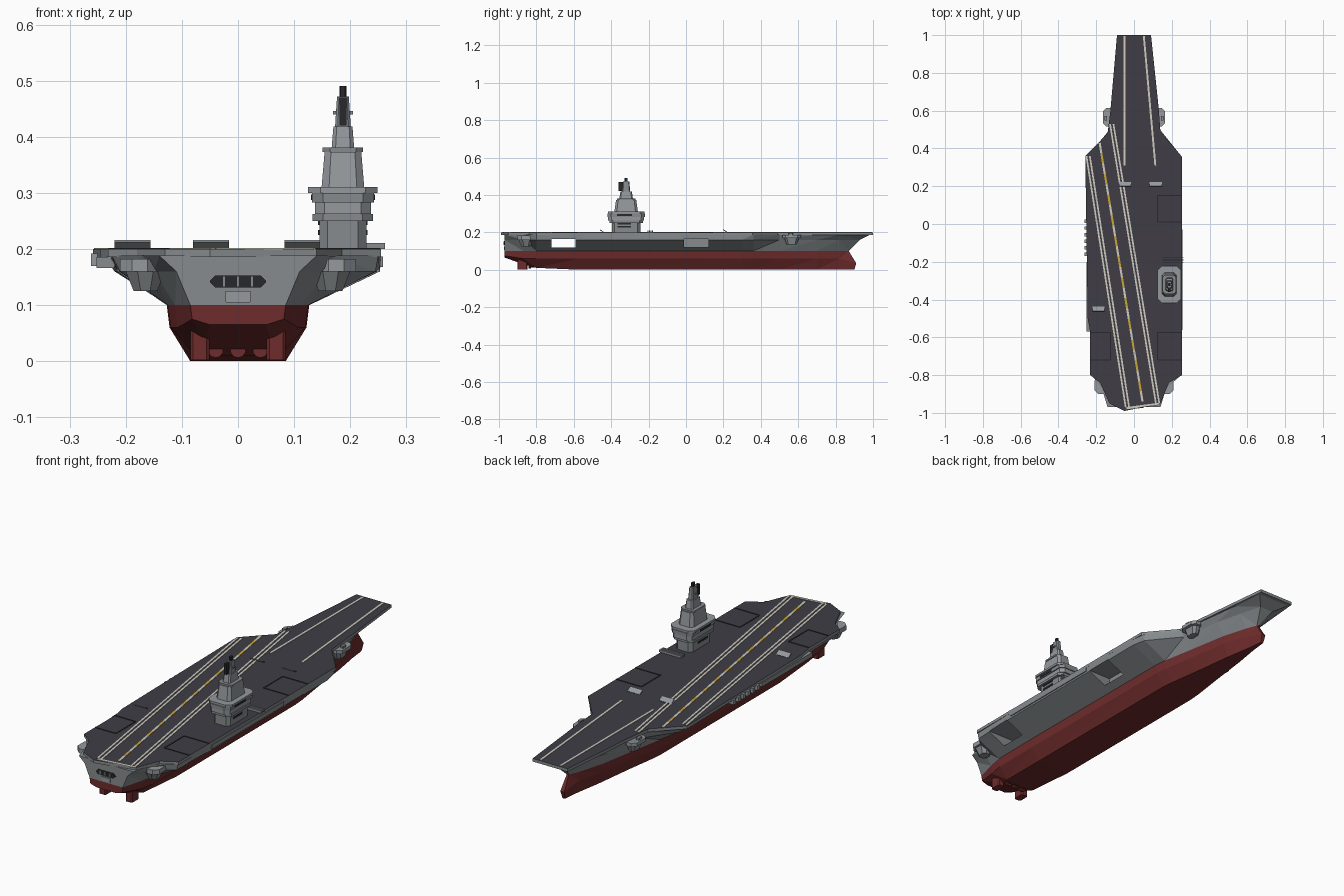
import bpy, bmesh, math
from mathutils import Vector

if "Cube" in bpy.data.objects:
    bpy.data.objects.remove(bpy.data.objects["Cube"], do_unlink=True)


def material(name, r, g, b):
    m = bpy.data.materials.new(name)
    m.use_nodes = True
    m.diffuse_color = (r, g, b, 1)
    node = next(n for n in m.node_tree.nodes if n.type == 'BSDF_PRINCIPLED')
    node.inputs["Base Color"].default_value = (r, g, b, 1)
    node.inputs["Roughness"].default_value = 0.8
    return m


GREY = material("hull grey", .24, .26, .27)
LIGHT = material("light grey", .30, .32, .34)
RED = material("antifouling red", .16, .025, .025)
DECK = material("deck charcoal", .05, .048, .06)
DARK = material("dark openings", .02, .021, .025)
WHITE = material("marking white", .62, .6, .52)
YELLOW = material("marking yellow", .6, .38, .04)


def finish(name, bm, *mats):
    bmesh.ops.recalc_face_normals(bm, faces=bm.faces)
    me = bpy.data.meshes.new(name)
    bm.to_mesh(me)
    bm.free()
    for m in mats:
        me.materials.append(m)
    ob = bpy.data.objects.new(name, me)
    bpy.context.collection.objects.link(ob)
    return ob


def prism(name, pts, z0, z1, mat, scale=1.0):
    """Extruded outline, optionally tapering towards the top."""
    bm = bmesh.new()
    cx = sum(p[0] for p in pts) / len(pts)
    cy = sum(p[1] for p in pts) / len(pts)
    low = [bm.verts.new((x, y, z0)) for x, y in pts]
    top = [bm.verts.new((cx + (x - cx) * scale, cy + (y - cy) * scale, z1)) for x, y in pts]
    bm.faces.new(low)
    bm.faces.new(top)
    for i in range(len(pts)):
        j = (i + 1) % len(pts)
        bm.faces.new((low[i], low[j], top[j], top[i]))
    return finish(name, bm, mat)


def box(name, x0, x1, y0, y1, z0, z1, mat):
    return prism(name, [(x0, y0), (x1, y0), (x1, y1), (x0, y1)], z0, z1, mat)


def octagon(cx, cy, hx, hy, cut=.35):
    c = cut * min(hx, hy)
    half = [(hx, -hy + c), (hx, hy - c), (hx - c, hy), (-hx + c, hy)]
    return [(cx + x, cy + y) for x, y in half] + [(cx - x, cy - y) for x, y in half]


def stripe(name, a, b, width, mat, z=.2):
    """Thin painted strip between two points on the deck."""
    a, b = Vector(a), Vector(b)
    d = (b - a).normalized()
    n = Vector((-d.y, d.x)) * width / 2
    return prism(name, [a - n, b - n, b + n, a + n], z - .001, z + .002, mat)


# Hull: y, keel z, half widths of keel and waterline, left-hand and right-hand knuckle and top
stations = [
    (-.97, .065, .05, .085, .11, .11, .14, .14),
    (-.87, .03, .06, .112, .15, .16, .17, .17),
    (-.8, .01, .075, .125, .21, .245, .225, .25),
    (-.57, 0, .085, .127, .215, .253, .228, .255),
    (.3, 0, .085, .125, .22, .253, .24, .255),
    (.36, 0, .08, .12, .215, .24, .24, .25),
    (.5, 0, .06, .095, .12, .125, .13, .138),
    (.7, 0, .035, .06, .095, .095, .11, .115),
    (.82, 0, .015, .025, .065, .065, .1, .1),
]
bow_y = (.9, .91, .87, .93, .985)
bow_w = (.006, .01, .005, .035, .085)
bm = bmesh.new()
rings = []
for y, zk, k, w, kl, kr, tl, tr in stations:
    zs = (zk, max(.06, zk + .01), .1, .16, .188)
    left = [bm.verts.new((-x, y, z)) for x, z in zip((k, w * .96, w, kl, tl), zs)]
    right = [bm.verts.new((x, y, z)) for x, z in zip((k, w * .96, w, kr, tr), zs)]
    rings.append(left + right[::-1])
tip = [[bm.verts.new((s * x, y, z)) for x, y, z in zip(bow_w, bow_y, (0, .035, .1, .16, .188))]
       for s in (-1, 1)]
rings.append(tip[0] + tip[1][::-1])
for a, b in zip(rings, rings[1:]):
    for i in range(len(a)):
        j = (i + 1) % len(a)
        bm.faces.new((a[i], a[j], b[j], b[i]))
for r in (rings[0], rings[-1]):
    for i in range(4):
        bm.faces.new((r[i], r[i + 1], r[8 - i], r[9 - i]))
bmesh.ops.triangulate(bm, faces=bm.faces)
hull = finish("hull", bm, GREY, RED)

# Hangar openings beside the lifts
for x0, y0, y1 in ((-.4, -.72, -.59), (.135, -.01, .12)):
    cutter = box("hangar_cutter", x0, .4, y0, y1, .118, .163, GREY)
    cutter.hide_render = True
    mod = hull.modifiers.new("opening", 'BOOLEAN')
    mod.operation, mod.solver, mod.object = 'DIFFERENCE', 'EXACT', cutter
    bpy.context.view_layer.objects.active = hull
    bpy.ops.object.modifier_apply(modifier=mod.name)
    bpy.data.objects.remove(cutter, do_unlink=True)
for f in hull.data.polygons:
    f.material_index = 1 if f.center.z < .1 else 0

# Flight deck: dark top, grey edges
outline = [(-.09, 1), (.09, 1), (.13, .62), (.14, .49), (.255, .355), (.255, -.8), (.185, -.84),
           (.14, -.95), (-.05, -.99), (-.13, -.95), (-.18, -.84), (-.232, -.8), (-.232, -.57),
           (-.245, -.5), (-.258, .36), (-.14, .48), (-.125, .6)]
deck = prism("flight_deck", outline, .186, .2, GREY)
deck.data.materials.append(DECK)
for f in deck.data.polygons:
    f.material_index = 1 if f.normal.z > .5 else 0

# Angled runway markings
for name, a, b in (("left", (-.243, .36), (-.035, -.97)), ("right", (-.118, .53), (.125, -.95))):
    for off in (-.009, .009):
        stripe(f"runway_{name}_line", (a[0] + off, a[1]), (b[0] + off, b[1]), .009, WHITE)
start, end = Vector((-.182, .43)), Vector((.045, -.94))
dashes = 25
for i in range(dashes):
    a, b = start.lerp(end, i / dashes), start.lerp(end, (i + 1) / dashes)
    stripe("runway_centre_dash", a, b, .011, WHITE if i % 2 == 0 else YELLOW)
stripe("runway_threshold", (-.04, -.975), (.135, -.952), .012, WHITE)

# Bow launch lines
stripe("bow_line_left", (-.05, .995), (-.05, .31), .01, WHITE)
stripe("bow_line_right", (.052, .995), (.113, .31), .01, WHITE)

# Lift outlines
for x0, x1, y0, y1 in ((.125, .254, .01, .15), (.125, .254, -.72, -.575), (-.231, -.125, -.72, -.575)):
    inner = x0 if x0 > 0 else x1
    stripe("lift_seam", (inner, y0), (inner, y1), .006, DARK)
    for y in (y0, y1):
        stripe("lift_seam", (x0, y), (x1, y), .006, DARK)

# Raised blast shields
for x, y in ((-.188, -.45), (-.048, .21), (.115, .21)):
    shield = box("blast_shield", -.032, .032, -.013, .013, -.002, .002, LIGHT)
    shield.location = (x, y, .207)
    shield.rotation_euler.x = math.radians(-32)

# Edge sponsons and catwalks
for s in (-1, 1):
    prism("bow_sponson", octagon(s * .135, .565, .03, .05, .6), .17, .186, LIGHT)
    prism("bow_sponson_base", octagon(s * .128, .565, .026, .045, .6), .186, .135, GREY, .6)
    prism("stern_sponson", octagon(s * .175, -.855, .035, .045, .6), .16, .182, LIGHT)
    prism("stern_sponson_base", octagon(s * .165, -.855, .035, .04, .6), .16, .125, GREY, .6)
    prism("sponson_mount", octagon(s * .15, .56, .008, .012), .186, .196, GREY)
box("left_catwalk", -.252, -.22, -.57, -.2, .166, .186, GREY)
for i in range(6):
    y = -.17 + i * .035
    box("left_locker", -.262, -.23, y, y + .018, .17, .192, LIGHT)
box("right_catwalk", .2, .258, -.56, -.03, .168, .187, GREY)
for i in range(4):
    box("crane_bar", .15, .262, -.205 + i * .008, -.201 + i * .008, .2, .211, GREY)

# Island: stacked tapering blocks
ix, iy = .187, -.32
levels = [
    ("island_base", .042, .076, .2, .26, 1, GREY),
    ("bridge_lower", .054, .09, .25, .262, 1, GREY),
    ("bridge_middle", .05, .096, .262, .283, 1, LIGHT),
    ("bridge_upper", .055, .1, .283, .3, 1, GREY),
    ("bridge_wings", .062, .097, .3, .31, 1, LIGHT),
    ("tower", .038, .063, .31, .373, .86, LIGHT),
    ("tower_cap", .036, .05, .373, .381, 1, GREY),
    ("radar_house", .02, .036, .381, .418, .85, LIGHT),
    ("upper_mast", .014, .022, .418, .472, .75, GREY),
    ("mast_pole", .006, .008, .41, .49, 1, DARK),
]
for name, hx, hy, z0, z1, taper, mat in levels:
    prism(name, octagon(ix, iy, hx, hy), z0, z1, mat, taper)
for z in (.225, .243):
    box("island_vent", ix - .044, ix + .044, -.365, -.295, z, z + .009, DARK)
box("bridge_window", ix - .057, ix + .057, -.37, -.29, .287, .297, DARK)
box("mast_yard", ix - .018, ix + .018, iy - .006, iy + .006, .44, .446, GREY)
box("antenna_front", ix - .006, ix + .006, iy - .04, iy, .42, .47, DARK)

# Stern gallery and door
gallery = octagon(0, .142, .05, .011, .9)
for name, pts, mat in (("stern_gallery", gallery, DARK),
                       ("stern_door", octagon(0, .115, .022, .01, .05), LIGHT)):
    plate = prism(name, pts, 0, .006, mat)
    plate.rotation_euler.x = math.radians(90)
    plate.location.y = -.968
for x in (-.025, 0, .025):
    box("gallery_post", x - .003, x + .003, -.977, -.972, .132, .152, GREY)

# Rudders, shafts and propellers
for s in (-1, 1):
    x = s * .068
    prism("rudder", octagon(x, -.875, .017, .027, .3), .002, .075, RED)
for x in (-.04, 0, .04):
    for name, r, y0, depth in (("shaft", .007, -.74, .2), ("propeller", .014, -.835, .012)):
        bpy.ops.mesh.primitive_cylinder_add(vertices=10, radius=r, depth=depth, location=(x, y0, .02),
                                            rotation=(math.pi / 2, 0, 0))
        ob = bpy.context.object
        ob.name = name
        ob.data.materials.append(RED)
